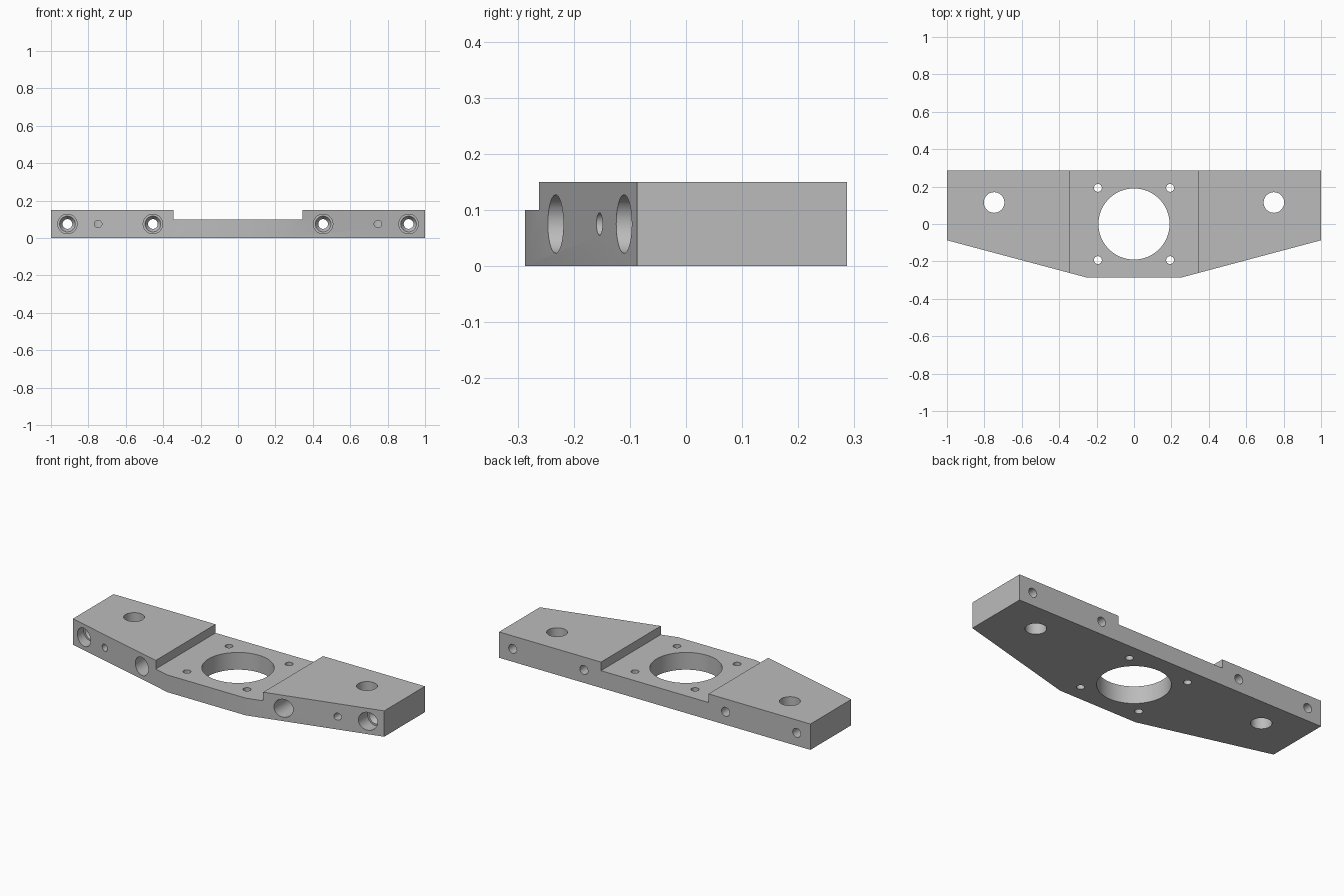
import bpy, bmesh, math
from mathutils import Matrix

if "Cube" in bpy.data.objects:
    bpy.data.objects.remove(bpy.data.objects["Cube"], do_unlink=True)

HEIGHT, MID = 0.15, 0.075
BACK, FRONT = 0.287, -0.287

metal = bpy.data.materials.new("plain_grey")
metal.use_nodes = True
grey = (0.5, 0.5, 0.5, 1)
metal.diffuse_color = grey
metal.node_tree.nodes["Principled BSDF"].inputs["Base Color"].default_value = grey


def finish(name, bm):
    bmesh.ops.recalc_face_normals(bm, faces=bm.faces)
    mesh = bpy.data.meshes.new(name)
    bm.to_mesh(mesh)
    bm.free()
    mesh.materials.append(metal)
    obj = bpy.data.objects.new(name, mesh)
    bpy.context.collection.objects.link(obj)
    return obj


def turned(name, profile, matrix, sides=48):
    """Closed solid from (radius, height) pairs turned about its own z axis."""
    bm = bmesh.new()
    rings = []
    for r, h in profile:
        angles = [2 * math.pi * i / sides for i in range(sides)]
        rings.append([bm.verts.new((r * math.cos(a), r * math.sin(a), h)) for a in angles])
    for low, high in zip(rings, rings[1:]):
        for i in range(sides):
            j = (i + 1) % sides
            bm.faces.new((low[i], low[j], high[j], high[i]))
    bm.faces.new(rings[0])
    bm.faces.new(rings[-1])
    bm.transform(matrix)
    return finish(name, bm)


def cut(body, cutter):
    cutter.hide_render = True
    mod = body.modifiers.new("cut", "BOOLEAN")
    mod.operation = "DIFFERENCE"
    mod.solver = "EXACT"
    mod.object = cutter
    bpy.context.view_layer.objects.active = body
    bpy.ops.object.modifier_apply(modifier=mod.name)
    bpy.data.objects.remove(cutter, do_unlink=True)


def upright(x, y):
    return Matrix.Translation((x, y, 0))


def lengthwise(x):
    # Local z runs from the front towards the back
    return Matrix.Translation((x, 0, MID)) @ Matrix.Rotation(-math.pi / 2, 4, "X")


# Plate with tapered front corners
half = [(0.25, FRONT), (1, -0.087), (1, BACK)]
outline = half + [(-x, y) for x, y in reversed(half)]
bm = bmesh.new()
base = bm.faces.new([bm.verts.new((x, y, 0)) for x, y in outline])
top = bmesh.ops.extrude_face_region(bm, geom=[base])["geom"]
bmesh.ops.translate(bm, vec=(0, 0, HEIGHT),
                    verts=[v for v in top if isinstance(v, bmesh.types.BMVert)])
plate = finish("mounting_plate", bm)

# Lowered middle section
bm = bmesh.new()
bmesh.ops.create_cube(bm, size=1, matrix=Matrix.Translation((0, 0, 0.2))
                      @ Matrix.Diagonal((0.69, 1, 0.2, 1)))
cut(plate, finish("recess_cutter", bm))

# Large centre bore
cut(plate, turned("bore_cutter", [(0.19, -0.1), (0.19, 0.3)], upright(0, 0), 96))

for side in (-1, 1):
    # Small screw holes around the bore
    for y in (-0.193, 0.193):
        cut(plate, turned("screw_cutter", [(0.021, -0.1), (0.021, 0.3)],
                          upright(side * 0.193, y), 32))
    # Vertical rod hole and the set screw hole that meets it
    cut(plate, turned("rod_cutter", [(0.055, -0.1), (0.055, 0.3)],
                      upright(side * 0.748, 0.115)))
    cut(plate, turned("set_screw_cutter", [(0.02, -0.4), (0.02, 0.115)],
                      lengthwise(side * 0.748), 32))
    # Counterbored bolt holes from front to back
    for x in (0.455, 0.912):
        profile = [(0.052, -0.4), (0.052, -0.04), (0.042, -0.04),
                   (0.026, -0.015), (0.026, 0.4)]
        cut(plate, turned("bolt_cutter", profile, lengthwise(side * x)))

bpy.ops.object.select_all(action="DESELECT")
plate.select_set(True)
bpy.context.view_layer.objects.active = plate
bpy.ops.object.shade_smooth_by_angle(angle=math.radians(25))
